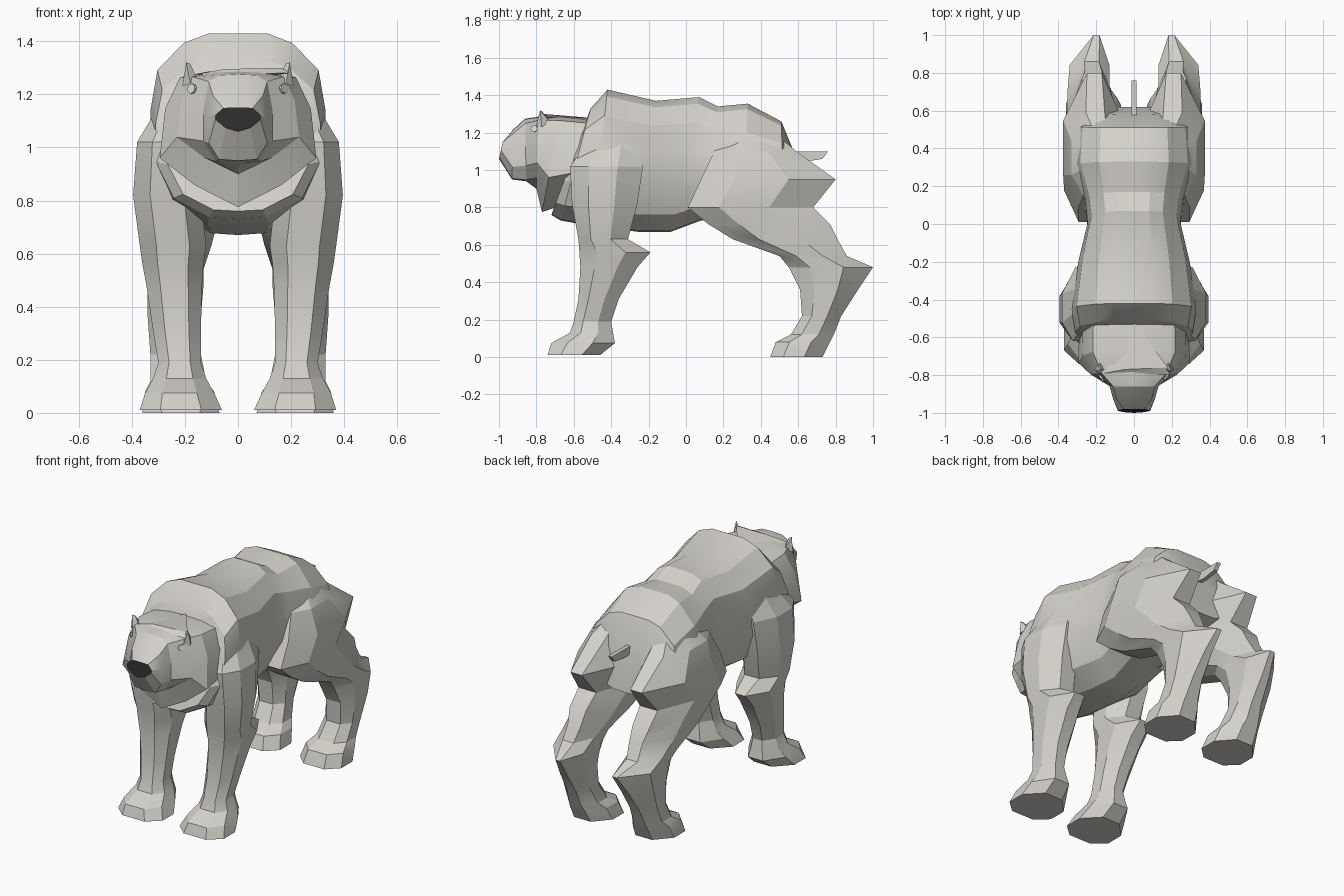
import bpy, bmesh, math
from mathutils import Vector
from mathutils.bvhtree import BVHTree

if "Cube" in bpy.data.objects:
    bpy.data.objects.remove(bpy.data.objects["Cube"])


def material(name, rgb):
    m = bpy.data.materials.new(name)
    m.diffuse_color = (*rgb, 1)
    m.use_nodes = True
    m.node_tree.nodes["Principled BSDF"].inputs["Base Color"].default_value = m.diffuse_color
    return m


FUR = material("fur", (0.66, 0.64, 0.595))
DARK = material("nose_dark", (0.025, 0.025, 0.025))
WHITE = material("eye_white", (0.9, 0.9, 0.9))


def finish(name, bm, mats=(FUR,), angle=22):
    bmesh.ops.recalc_face_normals(bm, faces=bm.faces)
    me = bpy.data.meshes.new(name)
    bm.to_mesh(me)
    bm.free()
    for m in mats:
        me.materials.append(m)
    ob = bpy.data.objects.new(name, me)
    bpy.context.collection.objects.link(ob)
    bpy.ops.object.select_all(action='DESELECT')
    ob.select_set(True)
    bpy.context.view_layer.objects.active = ob
    bpy.ops.object.shade_smooth_by_angle(angle=math.radians(angle))
    return ob


def loft(name, rings, mats=(FUR,), end_mat=0):
    """Skin a list of point rings and cap both ends."""
    bm = bmesh.new()
    vs = [[bm.verts.new(p) for p in r] for r in rings]
    n = len(vs[0])
    for a, b in zip(vs, vs[1:]):
        for i in range(n):
            j = (i + 1) % n
            bm.faces.new((a[i], a[j], b[j], b[i]))
    bm.faces.new(vs[0])
    bm.faces.new(vs[-1]).material_index = end_mat
    return finish(name, bm, mats)


def upright_ring(half, yt, zt, yb, zb, w):
    """Slanted cross-section; half lists (width, height) fractions, top to bottom."""
    pts = half + [(-x, f) for x, f in reversed(half) if x > 0]
    return [(x * w, yb + (yt - yb) * f, zb + (zt - zb) * f) for x, f in pts]


def leg_ring(s, z, x0, x1, y0, y1, back=.4, shift=0):
    """Eight-sided level cross-section; back is the rear edge's half width."""
    shape = [(-.5, -1), (.5, -1), (1, -.5), (1, .3), (shift + back, 1),
             (shift - back, 1), (-1, .3), (-1, -.5)]
    cx, cy, rx, ry = (x0 + x1) / 2, (y0 + y1) / 2, (x1 - x0) / 2, (y1 - y0) / 2
    return [(s * (cx + u * rx), cy + v * ry, z) for u, v in shape]


def hull(name, pts, mat=FUR):
    bm = bmesh.new()
    for p in pts:
        bm.verts.new(p)
    bmesh.ops.convex_hull(bm, input=bm.verts)
    return finish(name, bm, (mat,))


# Torso: neck, shoulder hump, waist, sloping rump
body_half = [(0, 1), (.33, 1), (.62, .95), (.92, .81), (1, .6), (1, .36), (.78, .13), (.35, 0.01), (0, 0)]
rump_half = [(0, 1), (.30, 1), (.55, .95), (.85, .75), (1, .45), (1, .3), (.78, .13), (.35, 0.01), (0, 0)]
torso = [
    (body_half, -.54, 1.25, -.72, .76, .265),
    (body_half, -.51, 1.33, -.67, .73, .31),
    (body_half, -.42, 1.43, -.50, .70, .33),
    (body_half, -.16, 1.37, -.26, .67, .295),
    (body_half, .07, 1.39, -.08, .67, .245),
    (body_half, .17, 1.34, .08, .73, .26),
    (rump_half, .33, 1.355, .30, .74, .335),
    (rump_half, .51, 1.26, .52, .80, .32),
    (rump_half, .58, 1.09, .62, .82, .22),
]
loft("torso", [upright_ring(*r) for r in torso])

# Head: ruff, cheeks, brow and muzzle, ending in the dark nose
head_half = [(0, 1), (.4, .99), (.74, .95), (.93, .72), (1, .36), (.55, .16), (0, 0)]
muzzle_half = [(0, 1), (.55, .99), (.85, .92), (1, .6), (1, .25), (.65, .02), (0, 0)]
nose_half = [(0, 1), (.4, 1), (.65, .98), (1, .68), (1, .5), (.55, .15), (0, 0)]
head = [
    (head_half, -.49, 1.27, -.58, .84, .29),
    (head_half, -.67, 1.29, -.77, .775, .295),
    (head_half, -.79, 1.285, -.80, .90, .23),
    (muzzle_half, -.86, 1.275, -.855, .94, .13),
    (muzzle_half, -.925, 1.215, -.93, .95, .11),
    (nose_half, -.98, 1.15, -1.0, 1.06, .085),
]
head_ob = loft("head", [upright_ring(*r) for r in head], (FUR, DARK), 1)
head_bm = bmesh.new()
head_bm.from_mesh(head_ob.data)
head_tree = BVHTree.FromBMesh(head_bm)
head_bm.free()

# Legs: (z, inner x, outer x, front y, back y, rear half width, rear shift)
front = [
    (1.25, .15, .26, -.45, -.27), (1.12, .15, .32, -.55, -.24),
    (1.02, .15, .38, -.62, -.23),
    (.82, .14, .395, -.61, -.26), (.63, .12, .37, -.575, -.31),
    (.56, .13, .36, -.57, -.19, .3), (.48, .135, .345, -.565, -.26),
    (.31, .14, .32, -.575, -.36), (.19, .14, .30, -.60, -.40),
    (.13, .12, .32, -.62, -.39), (.075, .09, .35, -.72, -.38),
    (.01, .06, .37, -.74, -.46),
]
hind = [
    (1.21, .10, .24, .26, .46), (1.10, .08, .33, .15, .59),
    (.95, .06, .375, .08, .80, .25, -.05), (.80, .06, .37, .01, .68),
    (.71, .08, .36, .12, .77), (.63, .10, .355, .25, .81, .35, -.1),
    (.54, .13, .35, .50, .86, .35, -.15), (.48, .13, .34, .55, 1.0, .15, -.35),
    (.36, .14, .34, .61, .92, .25, -.25), (.22, .14, .33, .62, .83, .35, -.15),
    (.12, .12, .33, .56, .79), (.08, .09, .35, .48, .77),
    (0, .07, .36, .45, .73),
]
for side, s in (("left", 1), ("right", -1)):
    loft(side + "_front_leg", [leg_ring(s, *r) for r in front])
    loft(side + "_hind_leg", [leg_ring(s, *r) for r in hind])

    # Ear
    hull(side + "_ear", [(s * x, y, z) for x, y, z in (
        (.15, -.77, 1.25), (.21, -.77, 1.23), (.18, -.80, 1.24),
        (.18, -.73, 1.26), (.195, -.78, 1.32), (.18, -.77, 1.315))])

    # Eye plate on the side of the brow, turned outward
    c, n, _, _ = head_tree.find_nearest(Vector((s * .185, -.83, 1.228)))
    turned = (n + Vector((s * .35, 0, 0))).normalized()
    q = turned.to_track_quat('Z', 'Y')
    hull(side + "_eye", [c + n * .004 + q @ Vector((.023 * math.cos(a), .019 * math.sin(a), h))
                         for h in (-.003, .006)
                         for a in [k * math.pi / 4 for k in range(8)]], WHITE)

# Tail: thin flat tuft
hull("tail", [(x, y, z) for x in (-.013, .013) for y, z in (
    (.55, 1.10), (.76, 1.10), (.73, 1.06), (.64, 1.045), (.56, 1.05))])

# Forelock of matted fur over the brow
hull("forelock", [(-.16, -.79, 1.275), (.19, -.80, 1.28), (.18, -.76, 1.30),
                  (-.05, -.77, 1.295), (.0, -.52, 1.28), (.0, -.70, 1.25)])
